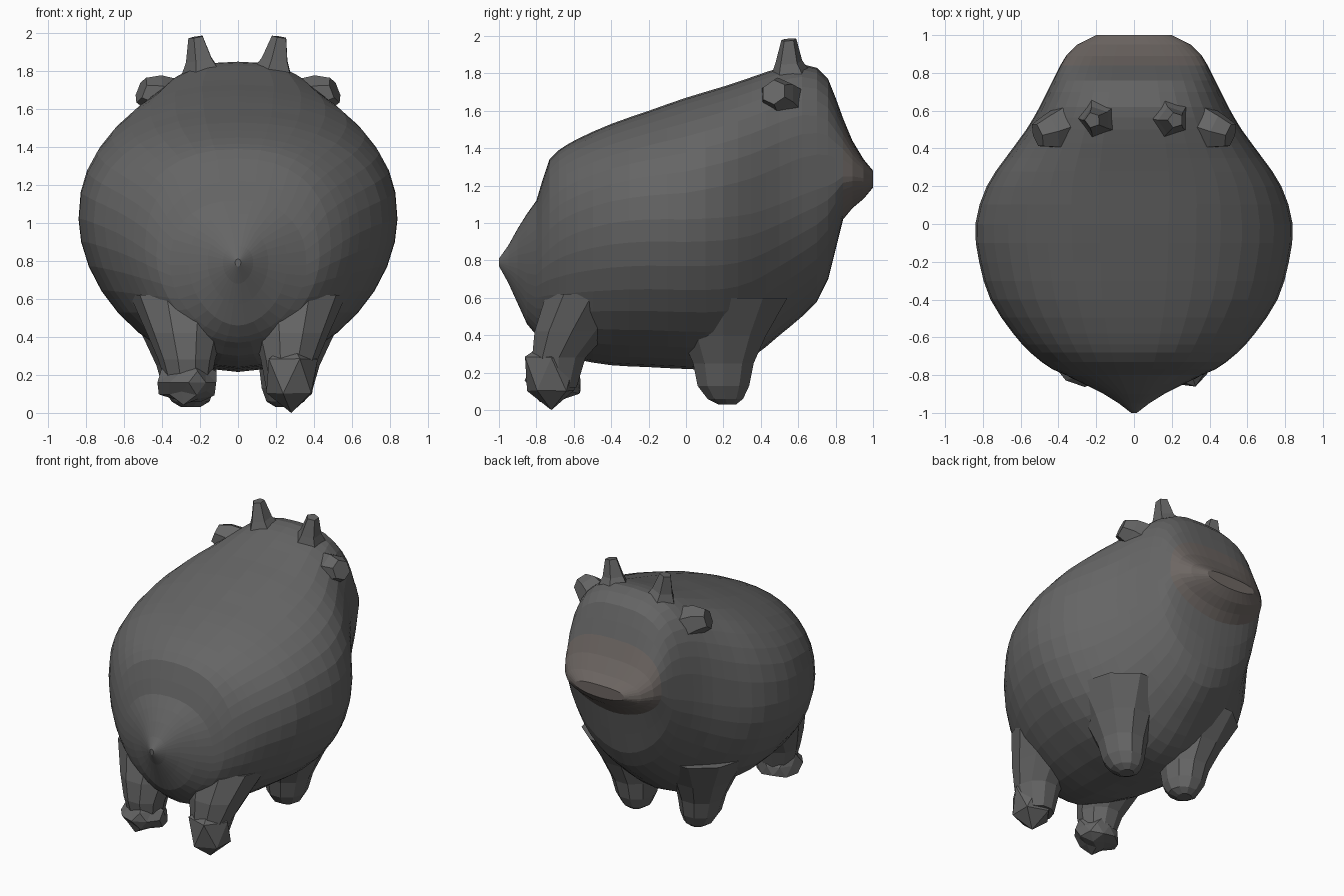
import bpy, bmesh, math, random
from mathutils import Vector

if "Cube" in bpy.data.objects:
    bpy.data.objects.remove(bpy.data.objects["Cube"])

random.seed(4)

def material(name, rgb):
    m = bpy.data.materials.new(name)
    m.diffuse_color = (*rgb, 1)
    m.use_nodes = True
    m.node_tree.nodes["Principled BSDF"].inputs["Base Color"].default_value = m.diffuse_color
    return m

GREY = material("dark_grey", (0.13, 0.13, 0.13))
BROWN = material("muzzle_brown", (0.155, 0.135, 0.125))

def add_object(name, bm, mat=GREY):
    bmesh.ops.recalc_face_normals(bm, faces=bm.faces)
    me = bpy.data.meshes.new(name)
    bm.to_mesh(me)
    bm.free()
    me.materials.append(mat)
    ob = bpy.data.objects.new(name, me)
    bpy.context.collection.objects.link(ob)
    return ob

def skin(name, rings, mat=GREY):
    """Bridge a list of point rings and cap both ends."""
    bm = bmesh.new()
    vs = [[bm.verts.new(p) for p in r] for r in rings]
    n = len(vs[0])
    for a, b in zip(vs, vs[1:]):
        for i in range(n):
            j = (i + 1) % n
            bm.faces.new((a[i], a[j], b[j], b[i]))
    bm.faces.new(vs[0])
    bm.faces.new(vs[-1])
    return add_object(name, bm, mat)

def power(v, e):
    return math.copysign(abs(v) ** e, v)

def body_ring(y, top, bottom, mid, half, n=36):
    up = 2 / (2.3 + 0.5 * max(0, min(1, y / 0.6)))   # squarer brow
    low = 2 / 1.85
    pts = []
    for i in range(n):
        a = 2 * math.pi * i / n
        c, s = math.cos(a), math.sin(a)
        e, h = (up, top - mid) if s >= 0 else (low, mid - bottom)
        pts.append((half * power(c, e), y, mid + h * power(s, e)))
    return pts

def smooth_stations(st):
    """Insert a curved midpoint between wide-spaced stations."""
    out = []
    for i in range(len(st) - 1):
        p0, p1 = st[max(i - 1, 0)], st[i]
        p2, p3 = st[i + 1], st[min(i + 2, len(st) - 1)]
        out.append(p1)
        if p2[0] - p1[0] > 0.09:
            out.append(tuple((9 * (b + c) - a - d) / 16 for a, b, c, d in zip(p0, p1, p2, p3)))
    return out + [st[-1]]

# Body sections: y, top, bottom, widest height, half width
BODY = [
    (-1.00, .81, .77, .79, .015), (-.95, .88, .68, .79, .08),
    (-.90, .97, .57, .79, .16), (-.85, 1.05, .46, .78, .26),
    (-.80, 1.12, .40, .78, .36), (-.77, 1.22, .37, .82, .43),
    (-.73, 1.34, .34, .86, .49), (-.68, 1.39, .30, .90, .55),
    (-.58, 1.45, .27, .95, .64), (-.40, 1.53, .24, 1.0, .76),
    (-.20, 1.60, .23, 1.02, .82), (0, 1.67, .22, 1.02, .84),
    (.20, 1.73, .22, 1.03, .78), (.35, 1.78, .28, 1.05, .68),
    (.50, 1.83, .40, 1.10, .57), (.62, 1.85, .50, 1.15, .50),
    (.70, 1.83, .58, 1.18, .46), (.76, 1.77, .70, 1.20, .43),
    (.80, 1.67, .86, 1.22, .41), (.84, 1.56, 1.02, 1.25, .39)]
MUZZLE = [BODY[-1], (.89, 1.44, 1.08, 1.25, .36),
          (.95, 1.34, 1.13, 1.24, .30), (1.0, 1.28, 1.19, 1.235, .20)]
skin("body", [body_ring(*s) for s in smooth_stations(BODY)])
skin("muzzle", [body_ring(*s) for s in MUZZLE], BROWN)

def leg_ring(x, y, z, rx, ry, n=10):
    return [(x + rx * math.cos(2 * math.pi * i / n),
             y + ry * math.sin(2 * math.pi * i / n), z) for i in range(n)]

def tube(name, path, n=5):
    """Tapered faceted stub along (x, y, z, radius) points."""
    axis = (Vector(path[-1][:3]) - Vector(path[0][:3])).normalized()
    u = axis.cross(Vector((0, 1, 0))).normalized()
    v = axis.cross(u)
    rings = []
    for x, y, z, r in path:
        rings.append([Vector((x, y, z)) + r * (u * math.cos(2 * math.pi * i / n)
                      + v * math.sin(2 * math.pi * i / n)) for i in range(n)])
    skin(name, rings)

for side, label in ((-1, "left"), (1, "right")):
    # Smooth flared legs under the head
    skin("head_end_leg_" + label, [leg_ring(side * x, y, z, rx, ry) for x, y, z, rx, ry in (
        (.30, .20, .60, .32, .36), (.29, .20, .40, .21, .24), (.27, .20, .25, .16, .17),
        (.26, .20, .13, .135, .145), (.25, .21, .06, .10, .10), (.25, .22, .03, .05, .05))])
    # Flared legs at the tail end
    skin("tail_end_leg_" + label, [leg_ring(side * x, y, z, rx, ry) for x, y, z, rx, ry in (
        (.29, -.50, .62, .28, .26), (.28, -.61, .42, .20, .21), (.27, -.68, .28, .15, .15),
        (.26, -.69, .12, .11, .11))])
    # Horns and ears
    tube("horn_" + label, [(side * .18, .57, 1.74, .14), (side * .20, .55, 1.86, .075),
                           (side * .22, .55, 1.98, .042)])
    tube("ear_" + label, [(side * .33, .53, 1.63, .13), (side * .44, .49, 1.685, .10),
                          (side * .51, .47, 1.70, .07)], 6)

def hoof(name, centre, radii, jitter):
    """Crumpled low-poly foot."""
    bm = bmesh.new()
    bmesh.ops.create_icosphere(bm, subdivisions=2 if jitter > .15 else 1, radius=1)
    for v in bm.verts:
        k = 1 + random.uniform(-jitter, jitter)
        v.co = Vector([c + r * k * d for c, r, d in zip(centre, radii, v.co)])
        v.co.z = max(v.co.z, 0)
    add_object(name, bm)

# Broken-looking feet at the tail end
hoof("tail_end_foot_right", (.28, -.72, .19), (.155, .155, .20), .08)
hoof("tail_end_foot_left", (-.26, -.70, .16), (.15, .14, .12), .2)
